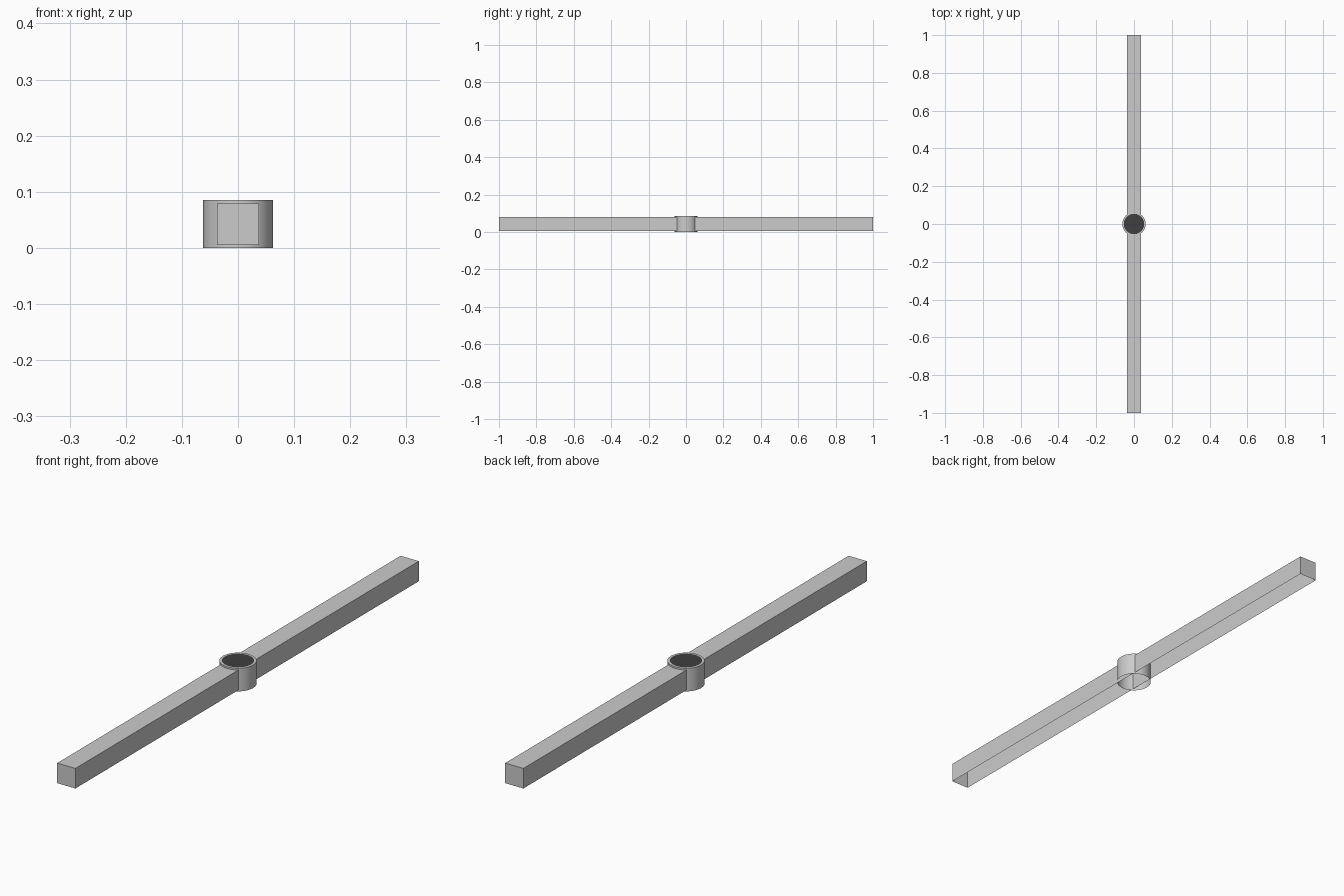
import bpy, bmesh

if "Cube" in bpy.data.objects:
    bpy.data.objects.remove(bpy.data.objects["Cube"])

BEAM_W, BEAM_Z0, BEAM_Z1 = 0.074, 0.005, 0.079
HUB_R, DISC_R, HUB_H = 0.062, 0.054, 0.085


def add_object(name, bm):
    mesh = bpy.data.meshes.new(name)
    bm.to_mesh(mesh)
    bm.free()
    ob = bpy.data.objects.new(name, mesh)
    bpy.context.collection.objects.link(ob)
    return ob


def drop_bottom(bm):
    # the parts are shells, open underneath
    bm.normal_update()
    low = [f for f in bm.faces if f.normal.z < -0.9]
    bmesh.ops.delete(bm, geom=low, context='FACES_ONLY')


# long square beam
bm = bmesh.new()
bmesh.ops.create_cube(bm, size=1)
bmesh.ops.scale(bm, vec=(BEAM_W, 2, BEAM_Z1 - BEAM_Z0), verts=bm.verts)
bmesh.ops.translate(bm, vec=(0, 0, (BEAM_Z0 + BEAM_Z1) / 2), verts=bm.verts)
drop_bottom(bm)
add_object("beam", bm)

# round hub with a dark disc inset in its top
bm = bmesh.new()
bmesh.ops.create_cone(bm, cap_ends=True, segments=32, radius1=HUB_R,
                      radius2=HUB_R, depth=HUB_H)
bmesh.ops.translate(bm, vec=(0, 0, HUB_H / 2), verts=bm.verts)
drop_bottom(bm)
top = [f for f in bm.faces if f.normal.z > 0.9]
bmesh.ops.inset_region(bm, faces=top, thickness=HUB_R - DISC_R)
for f in top:
    f.material_index = 1
hub = add_object("hub", bm)

grey = bpy.data.materials.new("hub_grey")
grey.diffuse_color = (0.8, 0.8, 0.8, 1)
grey.use_nodes = True
grey.node_tree.nodes["Principled BSDF"].inputs["Base Color"].default_value = grey.diffuse_color
dark = bpy.data.materials.new("disc_dark")
dark.diffuse_color = (0.05, 0.05, 0.05, 1)
dark.use_nodes = True
dark.node_tree.nodes["Principled BSDF"].inputs["Base Color"].default_value = dark.diffuse_color
hub.data.materials.append(grey)
hub.data.materials.append(dark)

bpy.context.view_layer.objects.active = hub
hub.select_set(True)
bpy.ops.object.shade_smooth_by_angle()
